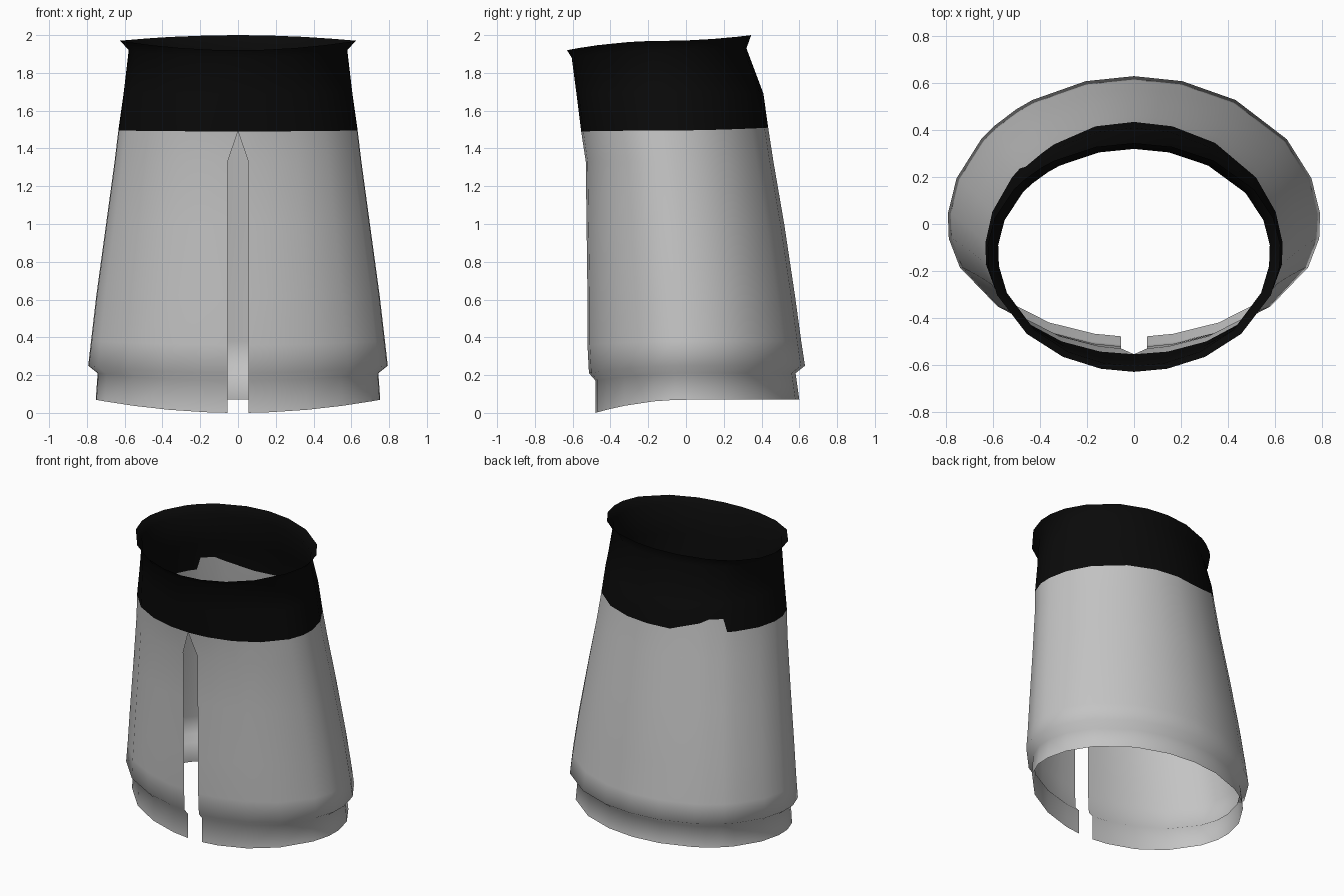
import bpy
import bmesh
from math import sin, cos, asin, radians
from mathutils import Vector

cube = bpy.data.objects.get("Cube")
if cube:
    bpy.data.objects.remove(cube, do_unlink=True)


def make_material(name, value):
    mat = bpy.data.materials.new(name)
    mat.use_nodes = True
    color = (value, value, value, 1.0)
    mat.diffuse_color = color
    bsdf = mat.node_tree.nodes["Principled BSDF"]
    bsdf.inputs["Base Color"].default_value = color
    bsdf.inputs["Roughness"].default_value = 0.8
    return mat


# Rings, bottom to top: half width, centre y, front y, back y, z at front, side, back
RINGS = [
    (0.755, 0.00, -0.48, 0.60, 0.00, 0.07, 0.07),   # lower hem
    (0.745, 0.00, -0.48, 0.58, 0.17, 0.21, 0.21),   # under the fold
    (0.795, 0.00, -0.515, 0.63, 0.21, 0.25, 0.25),  # fold edge
    (0.78, 0.00, -0.523, 0.61, 0.36, 0.38, 0.38),
    (0.752, -0.02, -0.523, 0.577, 0.62, 0.62, 0.62),
    (0.70, -0.06, -0.528, 0.52, 1.00, 1.00, 1.00),
    (0.655, -0.10, -0.532, 0.463, 1.33, 1.33, 1.33),  # top of straight slit
    (0.635, -0.12, -0.555, 0.435, 1.49, 1.495, 1.51),  # colour seam
    (0.606, -0.12, -0.58, 0.41, 1.69, 1.70, 1.69),
    (0.58, -0.12, -0.605, 0.32, 1.88, 1.92, 1.93),   # neck
    (0.625, -0.12, -0.63, 0.345, 1.92, 1.97, 2.00),  # flared rim
]
SEAM = 7
SLIT = 0.055

# Column angles measured from the back; the right side has a wavy seam
HALF = [15, 33, 55, 72, 86, 97, 111, 133, 151, 167]
WAVE = {-33: 0.06, -39: 0.09, -48: 0.09}
columns = sorted([-a for a in HALF] + [0] + HALF + [-39, -48, -50])


def ring_point(ring, x, c):
    """Point on a ring; c is +1 at the back and -1 at the front."""
    a, mid, front, back, zf, zs, zb = ring
    y_end, z_end = (back, zb) if c > 0 else (front, zf)
    return Vector((x, mid + (y_end - mid) * abs(c), zs + (z_end - zs) * c * c))


def column_point(level, angle):
    ring = RINGS[level]
    t = radians(angle)
    return ring_point(ring, ring[0] * sin(t), cos(t))


bm = bmesh.new()
rows = []
for level, ring in enumerate(RINGS):
    points = []
    for angle in columns:
        p = column_point(level, angle)
        if level == SEAM and angle in WAVE:
            p = p.lerp(column_point(level + 1, angle), WAVE[angle] / 0.2)
        points.append(p)
    # Slit edges stay a fixed distance apart, then meet at the seam
    gap = SLIT if level < SEAM else 0.0
    c = -cos(asin(gap / ring[0]))
    left = bm.verts.new(ring_point(ring, gap, c))
    right = bm.verts.new(ring_point(ring, -gap, c)) if gap else left
    rows.append([right] + [bm.verts.new(p) for p in points] + [left])

# Cloth sheet: grey body below the seam, black band above
for level in range(len(rows) - 1):
    low, high = rows[level], rows[level + 1]
    for i in range(len(low) - 1):
        face = bm.faces.new((low[i + 1], low[i], high[i], high[i + 1]))
        face.smooth = True
        face.material_index = 1 if level >= SEAM else 0

bmesh.ops.recalc_face_normals(bm, faces=bm.faces)
# Keep the normals outward
bm.faces.ensure_lookup_table()
probe = bm.faces[0]
if probe.normal.dot(Vector((*probe.calc_center_median().xy, 0.0))) < 0:
    bmesh.ops.reverse_faces(bm, faces=bm.faces)

mesh = bpy.data.meshes.new("slit_skirt")
bm.to_mesh(mesh)
bm.free()
mesh.materials.append(make_material("grey cloth", 0.55))
mesh.materials.append(make_material("black waistband", 0.003))
skirt = bpy.data.objects.new("slit_skirt", mesh)
bpy.context.scene.collection.objects.link(skirt)
